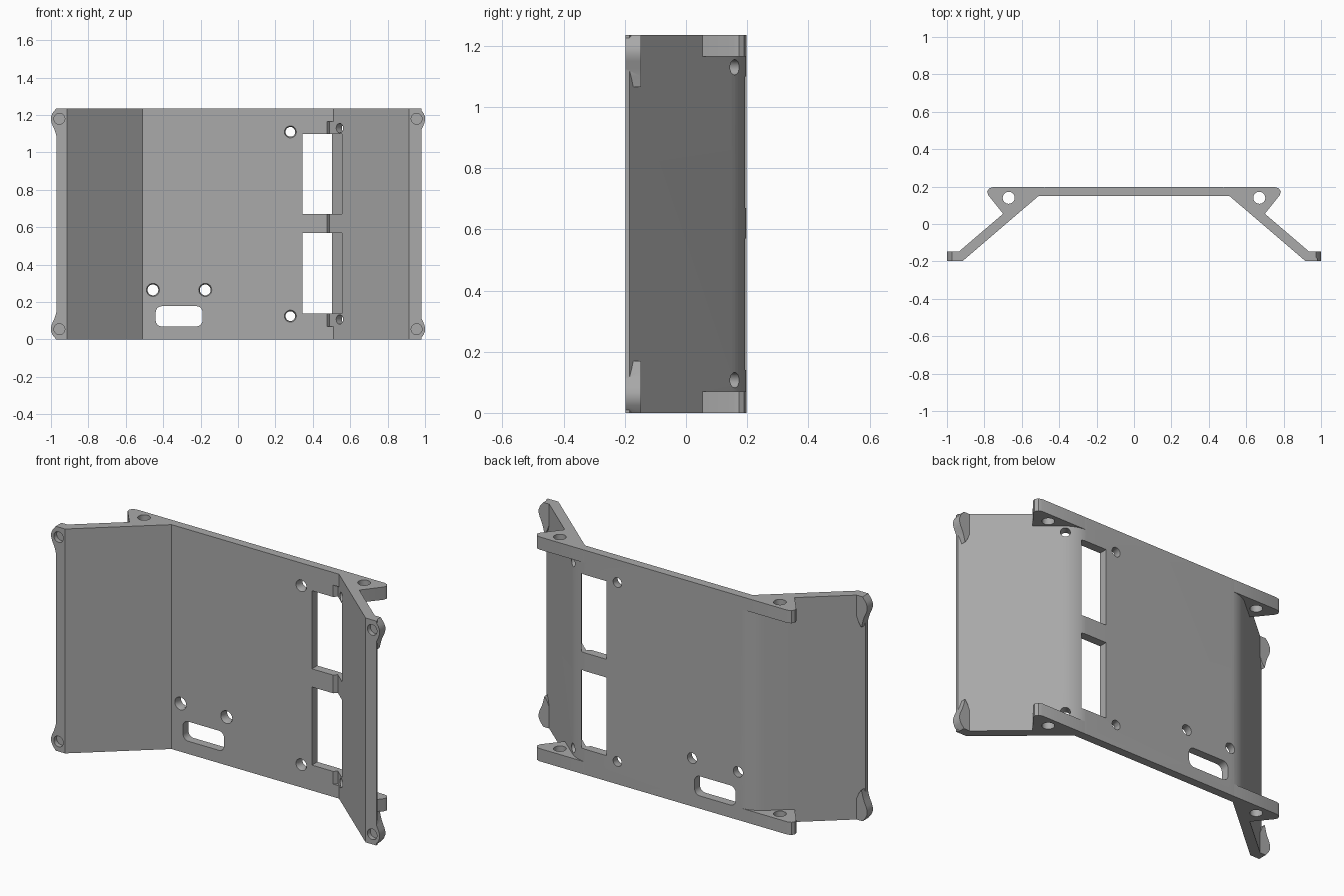
import bpy, bmesh, math
from mathutils import Vector, Matrix

if "Cube" in bpy.data.objects:
    bpy.data.objects.remove(bpy.data.objects["Cube"])

H = 1.235            # panel height
F, B = -0.197, 0.197  # front and back planes
PLATE = 0.15         # front face of the back plate
KNEE = 0.51          # inner bend of the wings
SLOPE = 0.855        # wing drop per unit of x
GAP = 0.067          # wing thickness measured along y

grey = bpy.data.materials.new("matte grey")
grey.use_nodes = True
grey.diffuse_color = (0.4, 0.4, 0.4, 1)
grey.node_tree.nodes["Principled BSDF"].inputs["Base Color"].default_value = (0.4, 0.4, 0.4, 1)


def inner(x):
    return PLATE - SLOPE * (x - KNEE)


def outer(x):
    return inner(x) + GAP


def prism(name, pts, lo, hi, axis="Z"):
    """Extrude a closed outline along z (points x, y) or along y (points x, z)."""
    def place(p, h):
        return (p[0], p[1], h) if axis == "Z" else (p[0], h, p[1])
    bm = bmesh.new()
    rings = [[bm.verts.new(place(p, h)) for p in pts] for h in (lo, hi)]
    n = len(pts)
    bm.faces.new(rings[0])
    bm.faces.new(rings[1][::-1])
    for i in range(n):
        j = (i + 1) % n
        bm.faces.new((rings[0][i], rings[1][i], rings[1][j], rings[0][j]))
    bmesh.ops.recalc_face_normals(bm, faces=bm.faces)
    return finish(name, bm)


def cylinder(name, centre, r1, r2, depth, axis=(0, 1, 0)):
    bm = bmesh.new()
    rot = Vector((0, 0, 1)).rotation_difference(Vector(axis)).to_matrix().to_4x4()
    bmesh.ops.create_cone(bm, cap_ends=True, segments=32, radius1=r1, radius2=r2,
                          depth=depth, matrix=Matrix.Translation(centre) @ rot)
    return finish(name, bm)


def finish(name, bm):
    mesh = bpy.data.meshes.new(name)
    bm.to_mesh(mesh)
    bm.free()
    mesh.materials.append(grey)
    ob = bpy.data.objects.new(name, mesh)
    bpy.context.collection.objects.link(ob)
    return ob


def combine(tool, operation="DIFFERENCE"):
    """Apply one boolean to the panel and remove the tool."""
    mod = panel.modifiers.new("cut", "BOOLEAN")
    mod.object, mod.operation, mod.solver = tool, operation, "EXACT"
    bpy.context.view_layer.objects.active = panel
    bpy.ops.object.modifier_apply(modifier=mod.name)
    bpy.data.objects.remove(tool)


def box(x0, x1, z0, z1):
    return [(x0, z0), (x1, z0), (x1, z1), (x0, z1)]


def rounded(x0, x1, z0, z1, r, steps=6):
    pts = []
    corners = [(x1 - r, z1 - r), (x0 + r, z1 - r), (x0 + r, z0 + r), (x1 - r, z0 + r)]
    for k, (cx, cz) in enumerate(corners):
        for i in range(steps + 1):
            a = math.pi / 2 * (k + i / steps)
            pts.append((cx + r * math.cos(a), cz + r * math.sin(a)))
    return pts


# Bent panel: back plate with two splayed wings and rounded outer bends
def half(s, tip):
    knee = KNEE + (GAP - B + PLATE) / SLOPE
    a, c, b = Vector((knee - 0.07, B)), Vector((knee, B)), Vector((knee + 0.055, outer(knee + 0.055)))
    bend = [a.lerp(c, t / 8).lerp(c.lerp(b, t / 8), t / 8) for t in range(9)]
    pts = [(KNEE, PLATE), (0.915, F), (tip, F), (tip, outer(tip))]
    return [(s * x, y) for x, y in pts + [tuple(p) for p in reversed(bend)]]


panel = prism("bent_panel", half(1, 0.98) + half(-1, 0.97)[::-1], 0, H)

# Mounting ears at the top and bottom of both bends
ear = [(0.48, 0.17), (0.48, B), (0.755, B), (0.775, 0.19), (0.785, 0.173),
       (0.78, 0.155), (0.70, 0.055), (0.69, 0.035), (0.56, 0.13)]
for s in (1, -1):
    for lo, hi in ((0, 0.07), (H - 0.07, H)):
        combine(prism("ear", [(s * x, y) for x, y in ear], lo, hi), "UNION")
    combine(cylinder("ear_hole", (s * 0.67, 0.14, H / 2), 0.032, 0.032, 2, (0, 0, 1)))

# Flared corner bosses with blind sockets
flare = [(0.93, 0), (0.972, 0), (0.992, 0.025), (1.0, 0.045), (1.0, 0.065), (0.994, 0.085),
         (0.982, 0.11), (0.974, 0.135), (0.965, 0.17), (0.95, 0.15), (0.93, 0.1)]
for s in (1, -1):
    for up in (False, True):
        pts = [(s * x, H - z if up else z) for x, z in flare]
        combine(prism("corner_boss", pts, F, -0.147, "Y"), "UNION")
        z = H - 0.055 if up else 0.055
        combine(cylinder("boss_socket", (s * 0.955, F, z), 0.029, 0.029, 0.05))

# Groove along the inside of one bend
groove = [(0.475, PLATE - 0.03), (0.475, PLATE), (0.49, 0.168), (0.53, 0.134), (0.53, 0.1)]
combine(prism("groove", groove, 0.07, H - 0.07))

# Windows, each with a shallow pocket running into the wing
pocket = [(0.48, PLATE - 0.1), (0.48, inner(0.48) + 0.036),
          (0.555, inner(0.555) + 0.036), (0.555, inner(0.555) - 0.1)]
for lo, hi in ((0.14, 0.57), (0.67, 1.10)):
    combine(prism("window", box(0.345, 0.49, lo, hi), 0, 0.4, "Y"))
    combine(prism("pocket", pocket, lo, hi))

# Countersunk screw holes and a cable slot in the back plate
for x, z, r in ((0.28, 0.125, 0.026), (0.28, 1.11, 0.026), (-0.455, 0.265, 0.029), (-0.175, 0.265, 0.029)):
    combine(cylinder("screw_hole", (x, 0.17, z), r, r, 0.2))
    combine(cylinder("countersink", (x, PLATE, z), r + 0.012, r, 0.03))
combine(prism("cable_slot", rounded(-0.44, -0.19, 0.07, 0.178, 0.032), 0, 0.4, "Y"))

# Screw holes square to the wing
for z in (0.107, 1.13):
    normal = Vector((SLOPE, 1, 0)).normalized()
    centre = Vector((0.56, inner(0.56) + GAP / 2, z))
    combine(cylinder("wing_hole", centre, 0.025, 0.025, 0.12, normal))

bpy.ops.object.select_all(action="DESELECT")
panel.select_set(True)
bpy.context.view_layer.objects.active = panel
bpy.ops.object.shade_smooth_by_angle(angle=math.radians(25))
